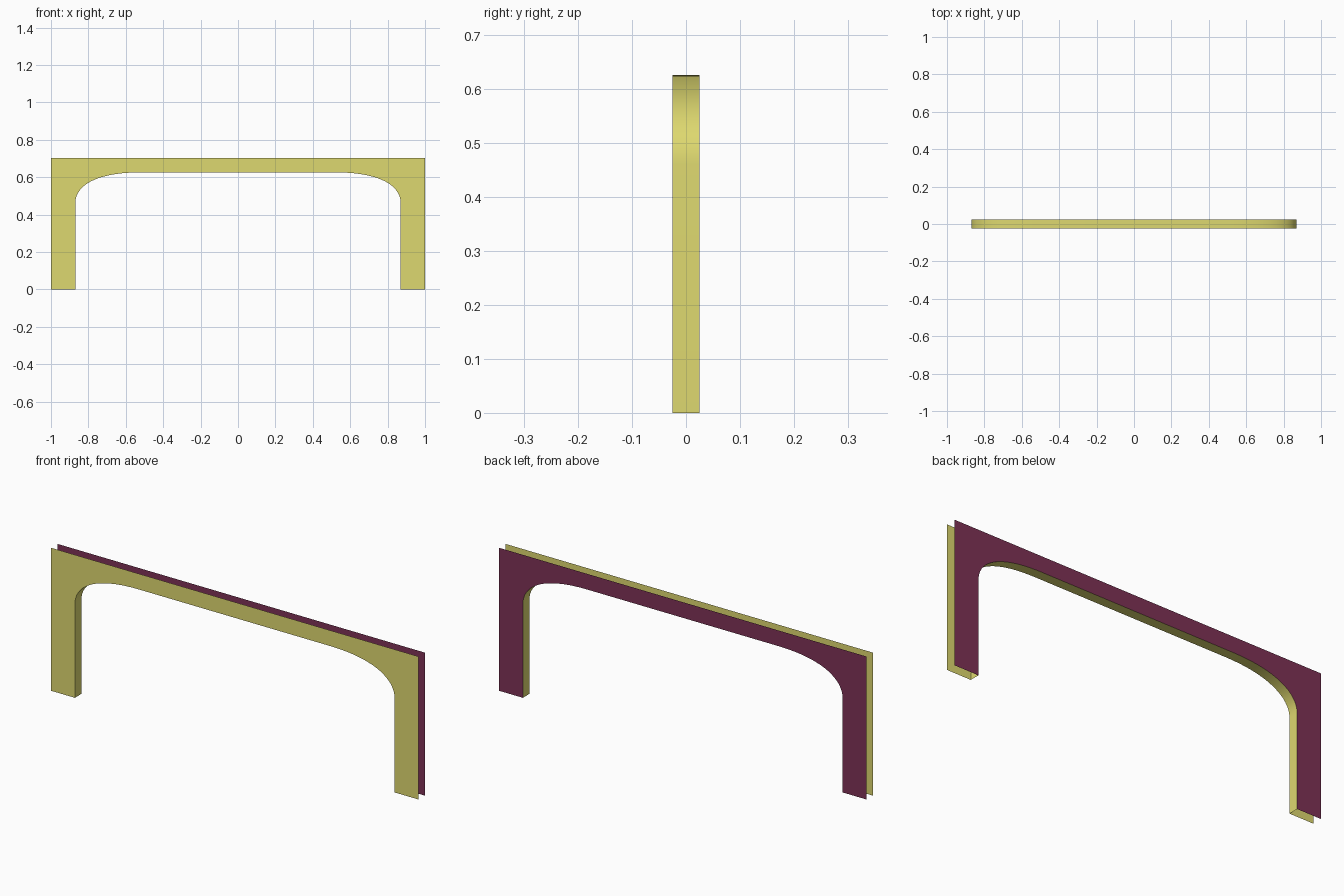
import bpy
import bmesh
from mathutils import Vector
from mathutils.geometry import interpolate_bezier

if "Cube" in bpy.data.objects:
    bpy.data.objects.remove(bpy.data.objects["Cube"], do_unlink=True)

HEIGHT = 0.703      # top of the frame
HALF_DEPTH = 0.025  # half the gap between the two panels
LEG_INNER = 0.87    # inner side of each leg
ARCH_TOP = 0.626    # underside of the beam


def make_material(name, color):
    mat = bpy.data.materials.new(name)
    mat.use_nodes = True
    mat.diffuse_color = color
    mat.node_tree.nodes["Principled BSDF"].inputs["Base Color"].default_value = color
    return mat


def make_object(name, bm, mat):
    mesh = bpy.data.meshes.new(name)
    bm.to_mesh(mesh)
    bm.free()
    mesh.materials.append(mat)
    obj = bpy.data.objects.new(name, mesh)
    bpy.context.collection.objects.link(obj)
    return obj


yellow = make_material("olive yellow", (0.73, 0.69, 0.16, 1))
purple = make_material("plum purple", (0.209, 0.032, 0.093, 1))

# Opening profile: right foot, rounded corner, then mirrored to the left
corner = interpolate_bezier(Vector((LEG_INNER, 0.46)), Vector((LEG_INNER, 0.56)),
                            Vector((0.75, ARCH_TOP)), Vector((0.52, ARCH_TOP)), 20)
half = [(LEG_INNER, 0)] + [(p.x, p.y) for p in corner]
arch = half + [(-x, z) for x, z in reversed(half)]


# Thin front and back panels, open along the outer edges
def make_panel(name, y, mat):
    bm = bmesh.new()
    outline = arch + [(-1, 0), (-1, HEIGHT), (1, HEIGHT), (1, 0)]
    face = bm.faces.new([bm.verts.new((x, y, z)) for x, z in outline])
    face.normal_update()
    if face.normal.y * y < 0:
        face.normal_flip()
    bmesh.ops.triangulate(bm, faces=[face])
    return make_object(name, bm, mat)


make_panel("front_panel", -HALF_DEPTH, yellow)
make_panel("back_panel", HALF_DEPTH, purple)

# Curved lining joining the panels around the opening
bm = bmesh.new()
rows = [[bm.verts.new((x, y, z)) for y in (-HALF_DEPTH, HALF_DEPTH)] for x, z in arch]
for a, b in zip(rows, rows[1:]):
    bm.faces.new((a[0], a[1], b[1], b[0]))
lining = make_object("arch_lining", bm, yellow)
for poly in lining.data.polygons:
    poly.use_smooth = True
